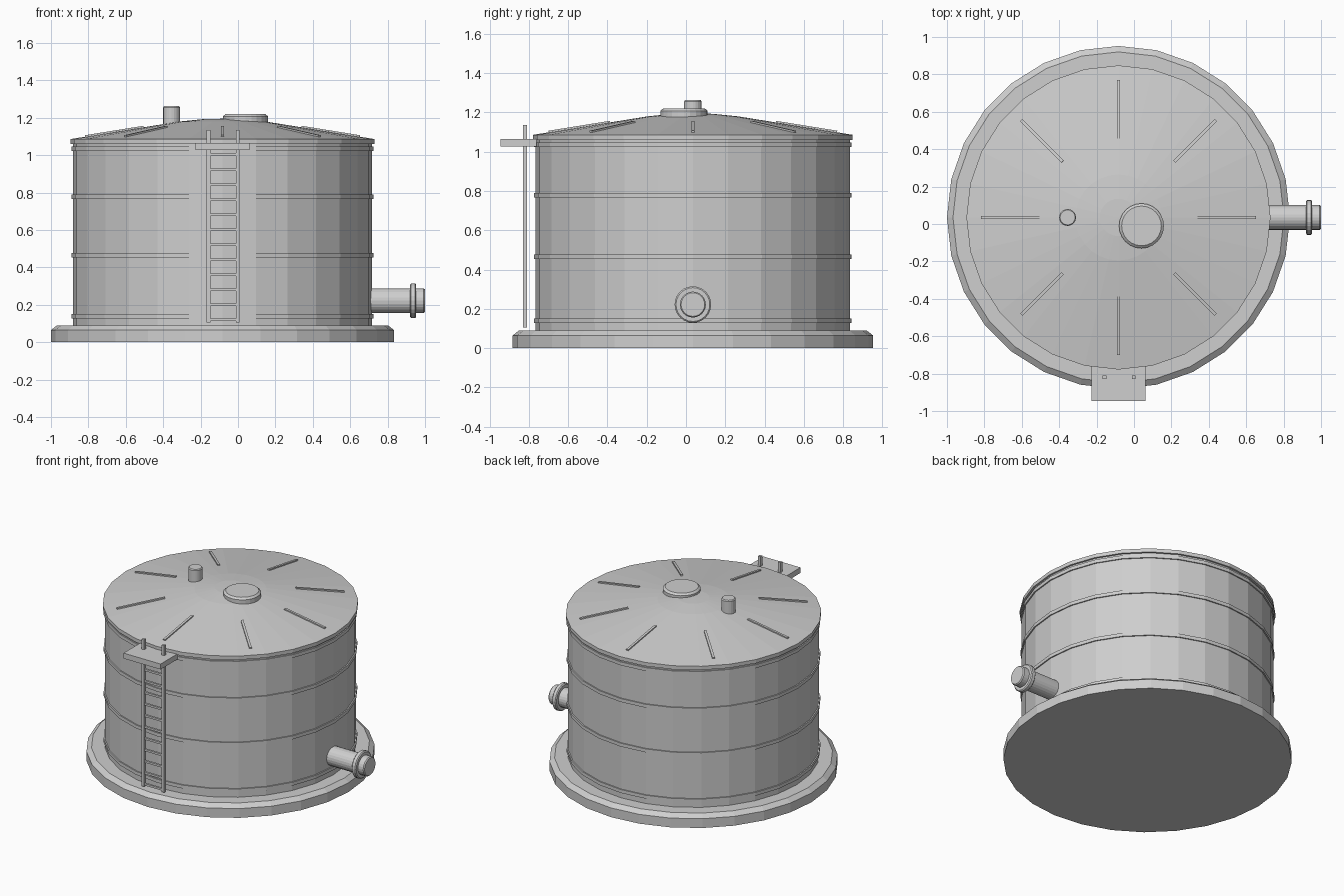
import bpy, bmesh, math
from mathutils import Matrix, Vector

if "Cube" in bpy.data.objects:
    bpy.data.objects.remove(bpy.data.objects["Cube"])

CX, CY = -0.083, 0.035      # tank axis
SIDES = 28

grey = bpy.data.materials.new("plain grey")
grey.use_nodes = True
grey.diffuse_color = (0.62, 0.62, 0.62, 1)
grey.node_tree.nodes["Principled BSDF"].inputs["Base Color"].default_value = (0.62, 0.62, 0.62, 1)


def finish(name, bm):
    bmesh.ops.recalc_face_normals(bm, faces=bm.faces)
    mesh = bpy.data.meshes.new(name)
    bm.to_mesh(mesh)
    bm.free()
    mesh.materials.append(grey)
    obj = bpy.data.objects.new(name, mesh)
    bpy.context.collection.objects.link(obj)
    return obj


def lathe(name, profile, at=(CX, CY, 0), sides=SIDES, closed=False):
    """Revolve (radius, height) points about the vertical."""
    bm = bmesh.new()
    verts = [bm.verts.new((r, 0, z)) for r, z in profile]
    pairs = list(zip(verts, verts[1:]))
    if closed:
        pairs.append((verts[-1], verts[0]))
    edges = [bm.edges.new(p) for p in pairs]
    bmesh.ops.spin(bm, geom=verts + edges, cent=(0, 0, 0), axis=(0, 0, 1),
                   angle=math.tau, steps=sides, use_merge=True)
    bmesh.ops.remove_doubles(bm, verts=bm.verts, dist=1e-5)
    obj = finish(name, bm)
    obj.location = at
    return obj


def box(name, lo, hi):
    lo, hi = Vector(lo), Vector(hi)
    bm = bmesh.new()
    bmesh.ops.create_cube(bm, size=1, matrix=Matrix.Translation((lo + hi) / 2)
                          @ Matrix.Diagonal((*(hi - lo), 1)))
    return finish(name, bm)


# Foundation, wall and roof
lathe("foundation", [(0, 0), (0.917, 0), (0.917, 0.065), (0.885, 0.09), (0, 0.09)])
lathe("tank_wall", [(0, 0.08), (0.8, 0.08), (0.8, 1.07), (0, 1.07)])
lathe("roof", [(0, 1.06), (0.813, 1.06), (0.813, 1.086), (0.23, 1.18), (0.1, 1.193), (0, 1.195)])

# Hoops round the wall
for i, z in enumerate((0.14, 0.465, 0.778, 1.035)):
    lathe(f"wall_hoop_{i + 1}", [(0.79, z - 0.012), (0.808, z - 0.012),
                                 (0.808, z + 0.012), (0.79, z + 0.012)], closed=True)

# Radial roof ribs, laid along the slope
slope = math.atan2(1.18 - 1.086, 0.813 - 0.23)
for i in range(8):
    rib = box(f"roof_rib_{i + 1}", (-0.158, -0.008, -0.01), (0.158, 0.008, 0.008))
    rib.matrix_world = (Matrix.Translation((CX, CY, 0)) @ Matrix.Rotation(i * math.tau / 8, 4, "Z")
                        @ Matrix.Translation((0.578, 0, 1.124)) @ Matrix.Rotation(slope, 4, "Y"))

# Roof fittings
lathe("roof_hatch", [(0, 1.15), (0.12, 1.15), (0.12, 1.208), (0.106, 1.22), (0, 1.22)],
      (0.04, -0.01, 0), 24)
lathe("roof_vent", [(0, 1.12), (0.045, 1.12), (0.045, 1.255), (0.04, 1.262), (0, 1.262)],
      (-0.355, CY, 0), 20)

# Outlet pipe with flange, turned to point along +x
pipe = lathe("outlet_pipe", [(0, 0.68), (0.066, 0.68), (0.066, 0.92), (0.086, 0.92), (0.093, 0.926),
                             (0.093, 0.947), (0.086, 0.953), (0.066, 0.953), (0.066, 0.993),
                             (0.06, 1.0), (0, 1.0)], (0, CY, 0.222), 24)
pipe.rotation_euler.y = math.pi / 2

# Ladder and landing
for side, x in (("right", -0.158), ("left", -0.002)):
    box(f"ladder_rail_{side}", (x - 0.01, -0.83, 0.105), (x + 0.01, -0.81, 1.135))
for i in range(12):
    z = 0.12 + i * 0.0803
    box(f"ladder_rung_{i + 1}", (-0.158, -0.827, z - 0.007), (-0.002, -0.813, z + 0.007))
box("ladder_landing", (-0.227, -0.945, 1.027), (0.061, -0.76, 1.065))
